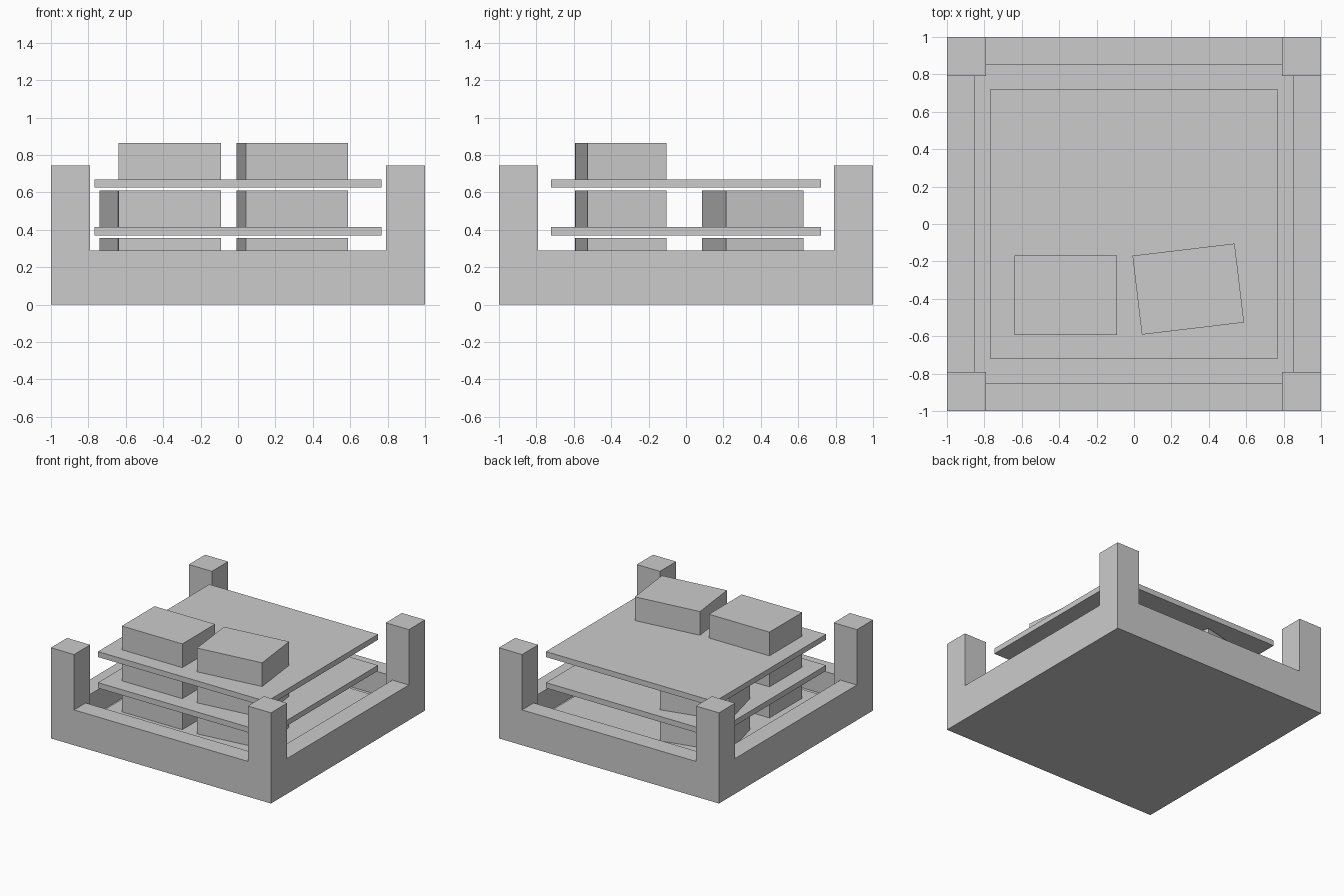
import bpy
from math import radians

if "Cube" in bpy.data.objects:
    bpy.data.objects.remove(bpy.data.objects["Cube"])


def box(name, x, y, z, rot=0.0):
    """Box from (min, max) ranges, optionally turned about its own vertical axis."""
    bpy.ops.mesh.primitive_cube_add(
        size=1, location=[(a + b) / 2 for a, b in (x, y, z)], rotation=(0, 0, radians(rot)))
    ob = bpy.context.object
    ob.name = name
    ob.scale = [b - a for a, b in (x, y, z)]
    bpy.ops.object.transform_apply(location=False, rotation=False, scale=True)
    return ob


def cut(target, *ranges):
    """Subtract a box from the target."""
    cutter = box("cutter", *ranges)
    cutter.hide_render = True
    mod = target.modifiers.new("cut", 'BOOLEAN')
    mod.operation = 'DIFFERENCE'
    mod.solver = 'EXACT'
    mod.object = cutter
    bpy.context.view_layer.objects.active = target
    bpy.ops.object.modifier_apply(modifier=mod.name)
    bpy.data.objects.remove(cutter)


POST, WALL = 0.79, 0.85          # inner faces of posts and walls
WALL_TOP, FLOOR = 0.29, 0.10

# Crate: solid block, cut down between the corner posts, then hollowed
crate = box("crate", (-1, 1), (-1, 1), (0, 0.745))
inner, wide, over = (-POST, POST), (-WALL, WALL), (-1.2, 1.2)
cut(crate, over, inner, (WALL_TOP, 1))
cut(crate, inner, over, (WALL_TOP, 1))
cut(crate, wide, inner, (FLOOR, 0.9))
cut(crate, inner, wide, (FLOOR, 0.9))

# Layers: a thin shelf sheet carrying blocks
for i, top in enumerate((0.16, 0.415, 0.67), 1):
    box(f"sheet_{i}", (-0.767, 0.767), (-0.723, 0.723), (top - 0.045, top))
    blocks = [("front_left", -0.365, -0.382, 0), ("front_right", 0.29, -0.348, 6.8)]
    if i < 3:  # the top layer has no rear block
        blocks.append(("back_left", -0.423, 0.357, 13.5))
    for label, x, y, rot in blocks:
        box(f"block_{label}_{i}", (x - 0.275, x + 0.275), (y - 0.2125, y + 0.2125),
            (top, top + 0.195), rot)
